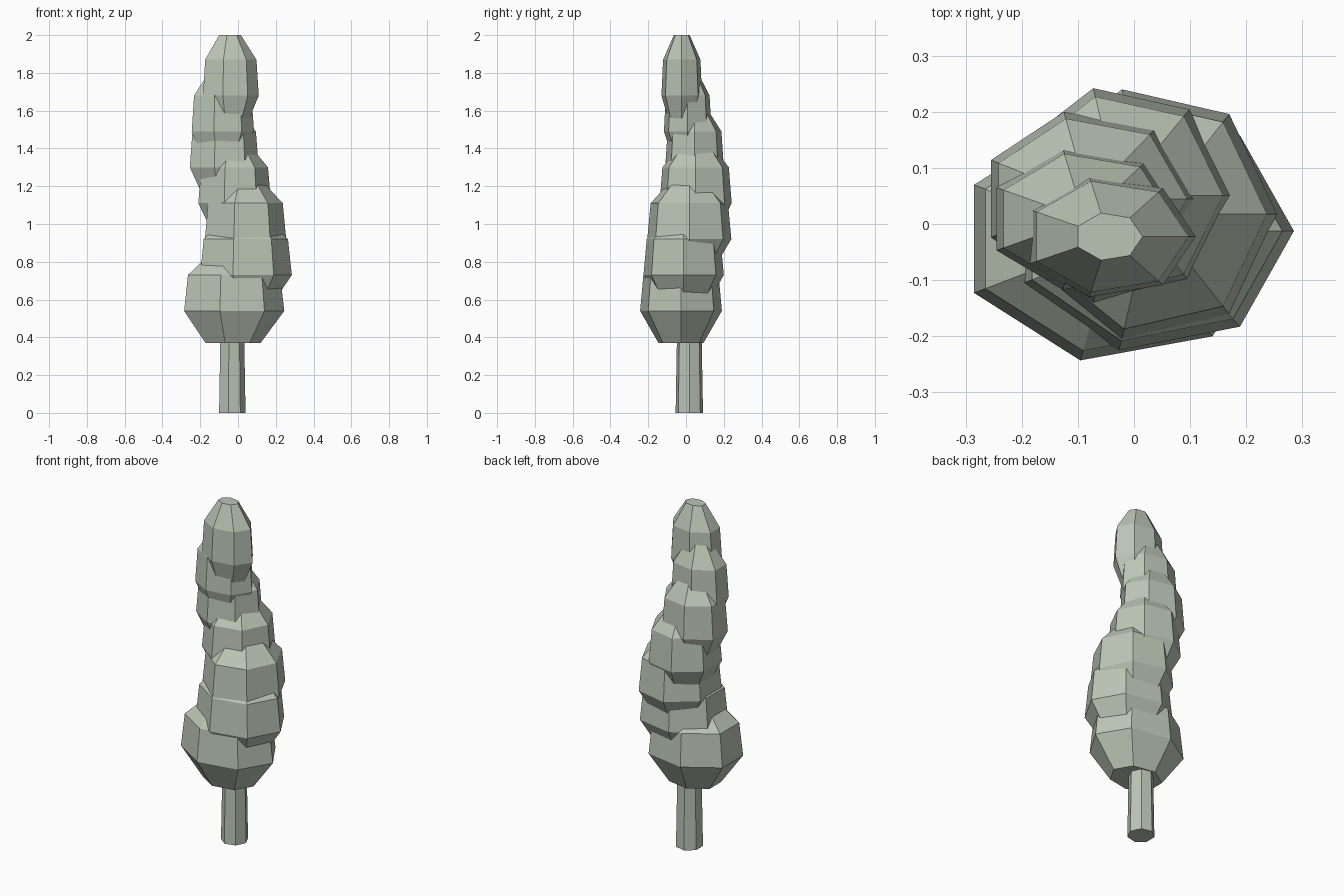
import bpy, bmesh, math

if "Cube" in bpy.data.objects:
    bpy.data.objects.remove(bpy.data.objects["Cube"])

SIDES = 7
mat = bpy.data.materials.new("pale_sage")
mat.diffuse_color = (0.50, 0.56, 0.47, 1)
mat.use_nodes = True
mat.node_tree.nodes["Principled BSDF"].inputs["Base Color"].default_value = mat.diffuse_color


def stack(name, bounds, profile):
    """Seven-sided lathe; bounds = x/y extents of the widest ring, profile = (scale, z)."""
    x0, x1, y0, y1 = bounds
    rx = (x1 - x0) / (1 + math.cos(math.pi / SIDES))
    ry = (y1 - y0) / (2 * math.cos(math.pi / (2 * SIDES)))
    cx, cy = x1 - rx, (y0 + y1) / 2
    bm = bmesh.new()
    rings = []
    for s, z in profile:
        rings.append([bm.verts.new((cx + s * rx * math.cos(2 * math.pi * i / SIDES),
                                    cy + s * ry * math.sin(2 * math.pi * i / SIDES), z))
                      for i in range(SIDES)])
    for a, b in zip(rings, rings[1:]):
        for i in range(SIDES):
            j = (i + 1) % SIDES
            bm.faces.new((a[i], a[j], b[j], b[i]))
    bm.faces.new(rings[0][::-1])
    bm.faces.new(rings[-1])
    bmesh.ops.recalc_face_normals(bm, faces=bm.faces)
    me = bpy.data.meshes.new(name)
    bm.to_mesh(me)
    bm.free()
    me.materials.append(mat)
    ob = bpy.data.objects.new(name, me)
    bpy.context.collection.objects.link(ob)


# Trunk
stack("trunk", (-0.10, 0.04, -0.055, 0.09), [(1, 0), (0.88, 0.5)])

# Foliage clumps, bottom to top: extents of the widest ring
clumps = [
    (-0.285, 0.245, -0.243, 0.190),
    (-0.200, 0.285, -0.225, 0.200),
    (-0.175, 0.255, -0.205, 0.240),
    (-0.210, 0.175, -0.140, 0.242),
    (-0.255, 0.110, -0.110, 0.200),
    (-0.245, 0.085, -0.117, 0.135),
    (-0.185, 0.110, -0.130, 0.085),
]
for n, b in enumerate(clumps):
    z = 0.37 + 0.19 * n
    stack(f"foliage_{n + 1}", b,
          [(0.55, z), (1, z + 0.17), (0.92, z + 0.36), (0.39, z + 0.49)])
